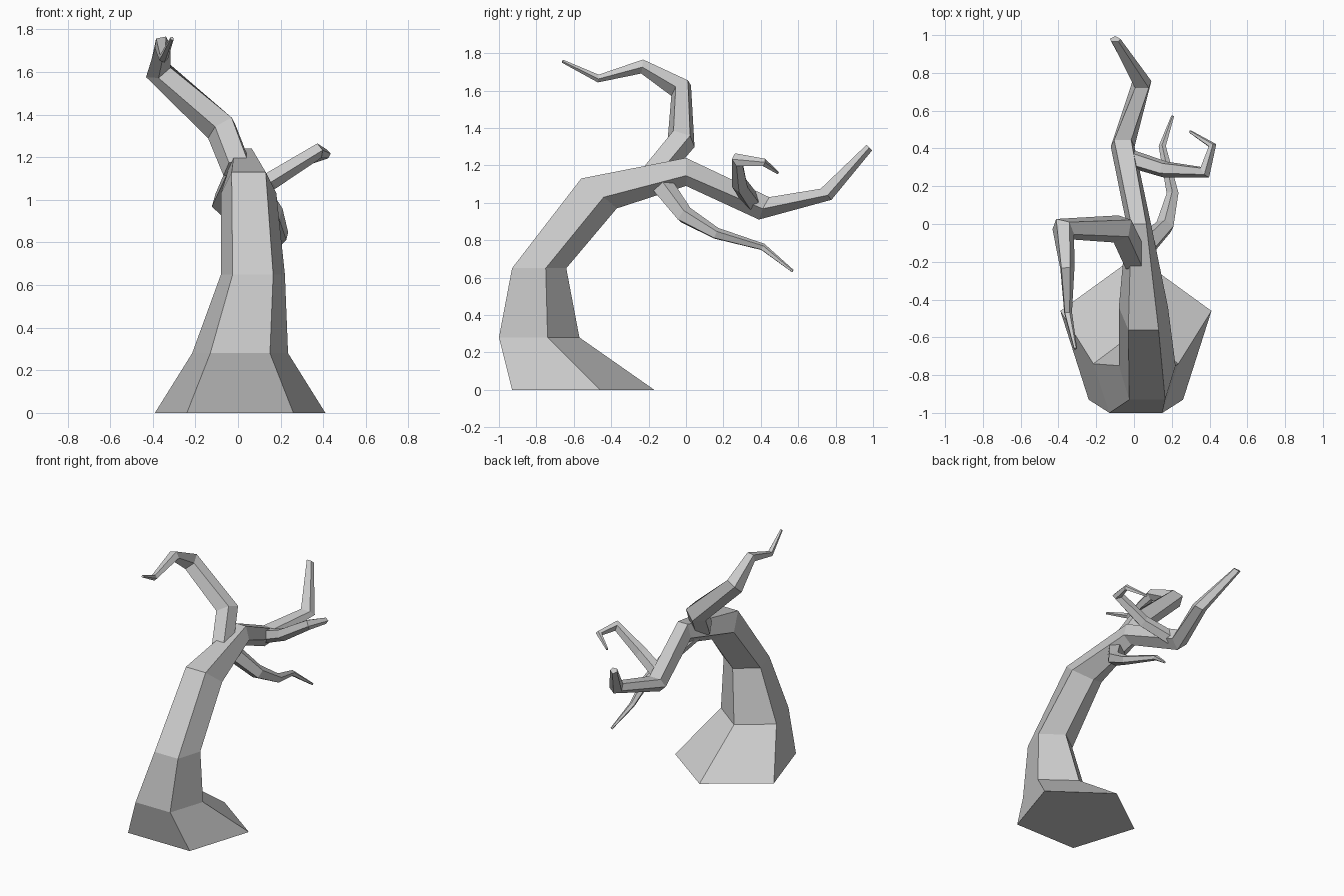
import bpy, bmesh, math
from mathutils import Vector

if "Cube" in bpy.data.objects:
    bpy.data.objects.remove(bpy.data.objects["Cube"])


def skin(name, rings):
    """Flat-faced solid through a list of five-point rings, capped at both ends."""
    bm = bmesh.new()
    loops = [[bm.verts.new(p) for p in ring] for ring in rings]
    for a, b in zip(loops, loops[1:]):
        for i in range(5):
            j = (i + 1) % 5
            bm.faces.new((a[i], a[j], b[j], b[i]))
    bm.faces.new(loops[0])
    bm.faces.new(loops[-1])
    bmesh.ops.recalc_face_normals(bm, faces=bm.faces)
    mesh = bpy.data.meshes.new(name)
    bm.to_mesh(mesh)
    bm.free()
    obj = bpy.data.objects.new(name, mesh)
    bpy.context.collection.objects.link(obj)
    return obj


def pentagon(cx, front_half, side_half, front, side, back):
    """Mirrored pentagon: flat front edge, two side corners, one back corner (y, z each)."""
    return [(cx - front_half, *front), (cx + front_half, *front),
            (cx + side_half, *side), (cx, *back), (cx - side_half, *side)]


def branch(name, path, apex):
    """Tapered five-sided branch along (x, y, z, radius) points; apex aims one corner."""
    pts = [Vector(p[:3]) for p in path]
    dirs = [(b - a).normalized() for a, b in zip(pts, pts[1:])]
    tans = [dirs[0]] + [(a + b).normalized() for a, b in zip(dirs, dirs[1:])] + [dirs[-1]]
    u = Vector(apex)
    rings, last = [], tans[0]
    for p, t, row in zip(pts, tans, path):
        u = last.rotation_difference(t) @ u
        u = (u - t * u.dot(t)).normalized()
        v = t.cross(u)
        angles = [2 * math.pi * i / 5 for i in range(5)]
        rings.append([p + row[3] * (u * math.cos(a) + v * math.sin(a)) for a in angles])
        last = t
    return skin(name, rings)


# Flared trunk bending over into the main limb
skin("trunk_and_main_limb", [pentagon(*r) for r in (
    (0.01, 0.25, 0.40, (-0.93, 0), (-0.46, 0), (-0.17, 0)),
    (0.01, 0.14, 0.225, (-1.0, 0.28), (-0.74, 0.28), (-0.57, 0.28)),
    (0.07, 0.095, 0.15, (-0.93, 0.65), (-0.75, 0.65), (-0.64, 0.65)),
    (0.05, 0.08, 0.13, (-0.56, 1.13), (-0.44, 1.03), (-0.37, 0.97)),
    (0.025, 0.04, 0.065, (0, 1.24), (0, 1.145), (0, 1.09)),
    (-0.06, 0.045, 0.063, (0.445, 1.03), (0.41, 0.968), (0.39, 0.91)),
    (0.042, 0.036, 0.05, (0.72, 1.075), (0.757, 1.04), (0.778, 1.016)),
    (-0.1, 0.018, 0.028, (0.965, 1.31), (0.98, 1.295), (0.995, 1.28)),
)])

# Upper branch hooking back toward the front
branch("upper_branch", [
    (0.0, -0.185, 1.145, 0.075), (-0.075, -0.025, 1.335, 0.08),
    (-0.375, -0.025, 1.61, 0.066), (-0.355, -0.235, 1.73, 0.04),
    (-0.35, -0.47, 1.665, 0.022), (-0.31, -0.66, 1.757, 0.009)], (0, 1, -0.8))

# Small hooked twig on the right of the main limb
branch("side_twig", [
    (-0.03, 0.35, 1.01, 0.05), (0.16, 0.29, 1.095, 0.045),
    (0.375, 0.275, 1.23, 0.037), (0.415, 0.415, 1.215, 0.022),
    (0.295, 0.49, 1.16, 0.008)], (0, 0, -1))

# Drooping branch under the limb
branch("lower_branch", [
    (0.03, -0.15, 1.12, 0.065), (0.165, -0.01, 0.935, 0.05),
    (0.205, 0.16, 0.835, 0.033), (0.15, 0.41, 0.763, 0.02),
    (0.205, 0.57, 0.635, 0.008)], (0, 1, 1))
